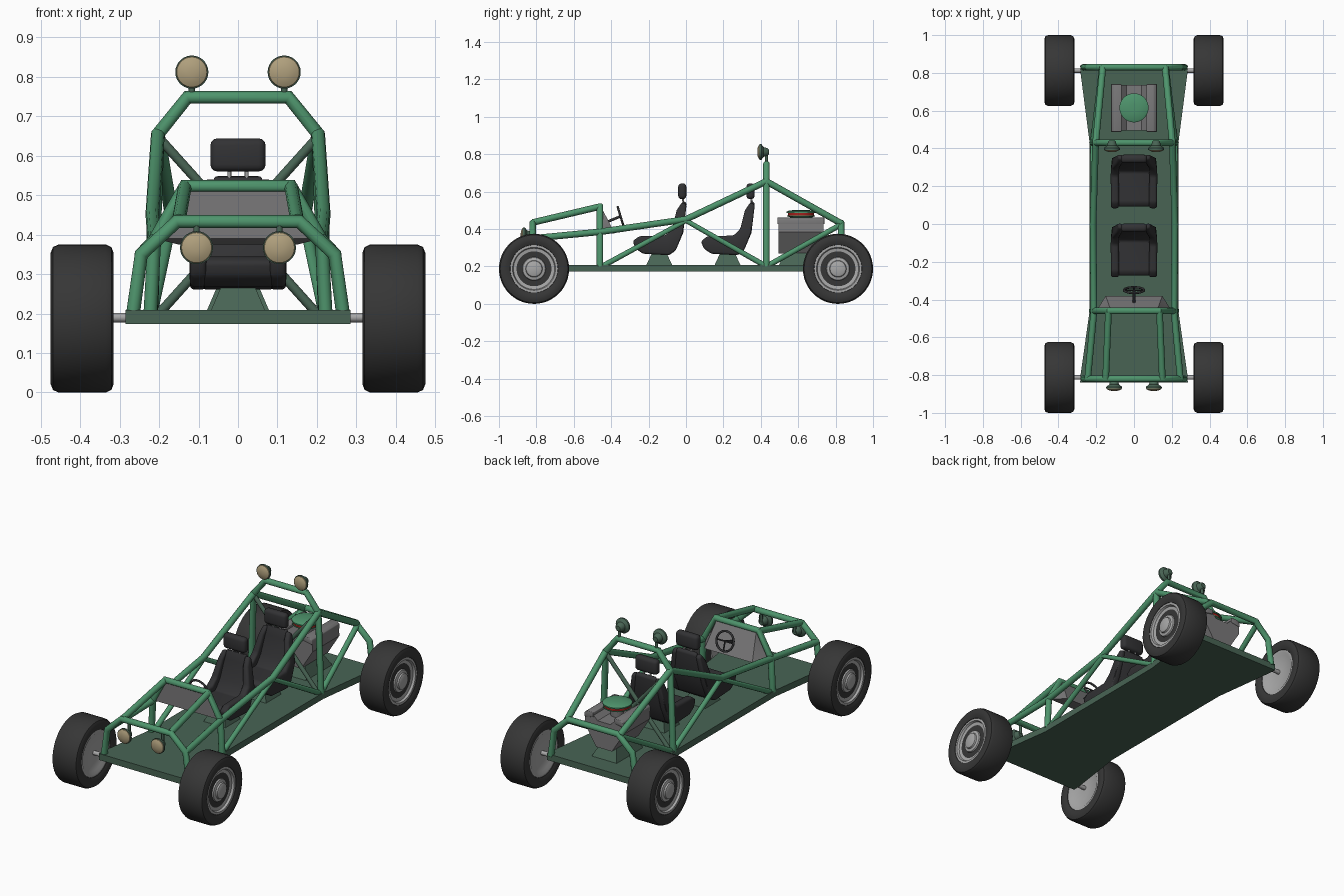
import bpy, bmesh, math
from mathutils import Matrix, Vector

if "Cube" in bpy.data.objects:
    bpy.data.objects.remove(bpy.data.objects["Cube"])


def material(name, rgb):
    m = bpy.data.materials.new(name)
    m.diffuse_color = [((c / 255 + 0.055) / 1.055) ** 2.4 for c in rgb] + [1]
    m.use_nodes = True
    m.node_tree.nodes["Principled BSDF"].inputs["Base Color"].default_value = m.diffuse_color
    return m


GREEN = material("frame green", (78, 148, 108))
DARK = material("floor dark green", (72, 100, 84))
TYRE = material("tyre black", (54, 54, 54))
SEAT = material("seat black", (50, 50, 52))
METAL = material("light metal", (168, 168, 168))
GREY = material("engine grey", (122, 121, 122))
LENS = material("lamp tan", (176, 160, 125))
RED = material("filter red", (165, 32, 28))


def finish(name, bm, mat, bevel=0, segs=3):
    bmesh.ops.recalc_face_normals(bm, faces=bm.faces)
    me = bpy.data.meshes.new(name)
    bm.to_mesh(me)
    bm.free()
    me.materials.append(mat)
    ob = bpy.data.objects.new(name, me)
    bpy.context.collection.objects.link(ob)
    if bevel:
        b = ob.modifiers.new("round", 'BEVEL')
        b.width, b.segments, b.limit_method = bevel, segs, 'ANGLE'
    return ob


def tube(name, pts, r=0.0175, mat=GREEN, cyclic=False):
    cu = bpy.data.curves.new(name, 'CURVE')
    cu.dimensions = '3D'
    cu.bevel_depth, cu.bevel_resolution, cu.use_fill_caps = r, 4, True
    sp = cu.splines.new('POLY')
    sp.points.add(len(pts) - 1)
    for p, co in zip(sp.points, pts):
        p.co = (*co, 1)
    sp.use_cyclic_u = cyclic
    cu.materials.append(mat)
    ob = bpy.data.objects.new(name, cu)
    bpy.context.collection.objects.link(ob)


def pair(name, pts, **kw):
    for s, side in ((1, "right_"), (-1, "left_")):
        tube(side + name, [(s * x, y, z) for x, y, z in pts], **kw)


def hoop(name, y, half):
    tube(name, [(-x, y, z) for x, z in half] + [(x, y, z) for x, z in reversed(half)])


def lathe(name, profile, centre, axis, mat, n=40):
    """Revolve (distance along axis, radius) points about an axis."""
    rot = Vector((0, 0, 1)).rotation_difference(Vector(axis)).to_matrix().to_4x4()
    bm = bmesh.new()
    rings = [[bm.verts.new((r * math.cos(2 * math.pi * i / n), r * math.sin(2 * math.pi * i / n), h))
              for i in range(n)] for h, r in profile]
    for a, b in zip(rings, rings[1:]):
        for i in range(n):
            bm.faces.new((a[i], a[i - 1], b[i - 1], b[i]))
    bm.faces.new(rings[0])
    bm.faces.new(rings[-1])
    bm.transform(Matrix.Translation(centre) @ rot)
    return finish(name, bm, mat)


def extrude(name, outline, depth, mat, bevel=0):
    """Extrude a closed outline of 3D points along a vector."""
    bm = bmesh.new()
    f = bm.faces.new([bm.verts.new(p) for p in outline])
    new = bmesh.ops.extrude_face_region(bm, geom=[f])["geom"]
    bmesh.ops.translate(bm, verts=[v for v in new if isinstance(v, bmesh.types.BMVert)], vec=depth)
    return finish(name, bm, mat, bevel)


def hull(name, pts, mat, bevel=0):
    bm = bmesh.new()
    for p in pts:
        bm.verts.new(p)
    bmesh.ops.convex_hull(bm, input=bm.verts)
    bmesh.ops.dissolve_limit(bm, angle_limit=0.01, verts=bm.verts, edges=bm.edges)
    return finish(name, bm, mat, bevel)


# Floor pan
side = [(0.285, -0.84), (0.283, -0.8), (0.235, -0.46), (0.235, 0.43), (0.283, 0.8), (0.285, 0.84)]
extrude("floor", [(x, y, 0.173) for x, y in side] + [(-x, y, 0.173) for x, y in reversed(side)],
        (0, 0, 0.036), DARK)

# Tube frame hoops
end = [(0.266, 0.2), (0.245, 0.35), (0.155, 0.433)]
hoop("front_hoop", -0.82, end)
hoop("rear_hoop", 0.83, end)
hoop("dash_hoop", -0.46, [(0.222, 0.2), (0.212, 0.385), (0.135, 0.523)])
hoop("main_hoop", 0.43, [(0.22, 0.2), (0.203, 0.655), (0.128, 0.748)])

# Side rails and braces
pair("side_rail", [(0.245, -0.82, 0.35), (0.212, -0.46, 0.385), (0.217, 0, 0.452), (0.203, 0.43, 0.655)])
pair("hood_rail", [(0.135, -0.46, 0.52), (0.15, -0.82, 0.435)])
pair("side_brace", [(0.217, -0.45, 0.2), (0.217, 0, 0.445), (0.217, 0.43, 0.2)], r=0.0145)
pair("rear_rail", [(0.203, 0.43, 0.655), (0.165, 0.83, 0.43)])
pair("rear_brace", [(0.218, 0.43, 0.2), (0.17, 0.83, 0.425)], r=0.0145)
pair("hoop_cross", [(0.2, 0.43, 0.645), (-0.2, 0.43, 0.2)], r=0.012, mat=DARK)

# Wheels and axles
tyre = [(-0.055, 0.122), (-0.072, 0.128), (-0.079, 0.145), (-0.08, 0.166), (-0.074, 0.181), (-0.06, 0.1875)]
tyre += [(-h, r) for h, r in reversed(tyre)]
rim = [(-0.06, 0.02), (-0.06, 0.1), (-0.07, 0.115), (-0.07, 0.127), (0.07, 0.127), (0.07, 0.115),
       (0.058, 0.11), (0.05, 0.065), (0.062, 0.06), (0.066, 0.045), (0.074, 0.042), (0.078, 0.034)]
for y, place in ((-0.8125, "front"), (0.8125, "rear")):
    for s, lr in ((1, "right"), (-1, "left")):
        c = (s * 0.395, y, 0.1875)
        lathe(f"{place}_{lr}_tyre", tyre, c, (s, 0, 0), TYRE, 48)
        lathe(f"{place}_{lr}_rim", rim, c, (s, 0, 0), METAL, 48)
    tube(place + "_axle", [(-0.36, y, 0.19), (0.36, y, 0.19)], r=0.012, mat=METAL)

# Seats: core, side bolsters, headrest, posts and pedestal
bolster = [(-0.285, 0.335), (-0.27, 0.295), (-0.23, 0.268), (-0.09, 0.26), (-0.055, 0.285), (-0.015, 0.38),
           (0.003, 0.53), (-0.02, 0.545), (-0.05, 0.5), (-0.075, 0.4), (-0.11, 0.365), (-0.25, 0.362)]
core = [(-0.275, 0.33), (-0.265, 0.295), (-0.23, 0.268), (-0.09, 0.26), (-0.055, 0.285), (-0.015, 0.38),
        (0.003, 0.54), (-0.018, 0.552), (-0.03, 0.5), (-0.05, 0.39), (-0.09, 0.335), (-0.25, 0.345)]
for off, place in ((0, "front"), (0.365, "rear")):
    parts = [extrude(place + "_seat_core", [(-0.09, y + off, z) for y, z in core], (0.18, 0, 0), SEAT, 0.01)]
    for s, lr in ((1, "right"), (-1, "left")):
        parts.append(extrude(f"{place}_seat_{lr}_bolster", [(s * 0.08, y + off, z) for y, z in bolster],
                             (s * 0.042, 0, 0), SEAT, 0.012))
    for ob in parts:
        for v in ob.data.vertices:
            v.co.x *= 1 - 0.3 * max(0, v.co.z - 0.38) / 0.16
    hull(place + "_headrest", [(x, off - 0.02 + y, 0.602 + z) for x in (-0.07, 0.07)
                               for y in (-0.022, 0.022) for z in (-0.042, 0.042)], SEAT, 0.018)
    pair(place + "_headrest_post", [(0.022, off - 0.013, 0.53), (0.022, off - 0.018, 0.58)], r=0.005, mat=METAL)
    hull(place + "_seat_pedestal", [(sx * w, off - 0.143 + sy * d, z) for w, d, z in
                                    ((0.07, 0.07, 0.205), (0.042, 0.04, 0.27))
                                    for sx in (-1, 1) for sy in (-1, 1)], DARK)

# Dash panel and steering wheel
hull("dash_panel", [(s * x, y, z) for s in (-1, 1) for x, y, z in
                    ((0.125, -0.465, 0.512), (0.125, -0.45, 0.512), (0.195, -0.465, 0.39),
                     (0.19, -0.445, 0.385), (0.15, -0.38, 0.375))], GREY)
wc = Vector((0, -0.35, 0.468))
up = Vector((0, -0.29, 0.957))
ring = [wc + 0.053 * (Vector((math.cos(a), 0, 0)) + up * math.sin(a))
        for a in [2 * math.pi * i / 28 for i in range(28)]]
tube("steering_wheel", ring, r=0.006, mat=SEAT, cyclic=True)
tube("steering_spoke_across", [ring[0], ring[14]], r=0.004, mat=SEAT)
tube("steering_spoke_upright", [wc, ring[21]], r=0.004, mat=SEAT)
tube("steering_column", [wc, (0, -0.43, 0.435)], r=0.007, mat=SEAT)

# Engine: V block, head covers, mount and air filter
block = [(0.05, 0.27), (0.122, 0.385), (0.118, 0.44), (0.07, 0.45), (0.04, 0.42)]
extrude("engine_block", [(x, 0.495, z) for x, z in block] + [(-x, 0.495, z) for x, z in reversed(block)],
        (0, 0.24, 0), GREY)
for s, lr in ((1, "right"), (-1, "left")):
    extrude(lr + "_head_cover", [(s * x, 0.488, z) for x, z in
                                 ((0.122, 0.425), (0.12, 0.452), (0.105, 0.462), (0.065, 0.462), (0.065, 0.435))],
            (0, 0.252, 0), GREY, 0.004)
hull("engine_mount", [(sx * w, 0.615 + sy * d, z) for w, d, z in ((0.08, 0.12, 0.205), (0.05, 0.08, 0.275))
                      for sx in (-1, 1) for sy in (-1, 1)], DARK)
ac = (0, 0.615, 0)
lathe("carburettor", [(0.41, 0.035), (0.468, 0.035)], ac, (0, 0, 1), GREY)
lathe("filter_base", [(0.463, 0.06), (0.468, 0.074), (0.472, 0.074)], ac, (0, 0, 1), GREEN)
lathe("filter_element", [(0.471, 0.07), (0.489, 0.07)], ac, (0, 0, 1), RED)
lathe("filter_lid", [(0.486, 0.077), (0.493, 0.077), (0.499, 0.066), (0.503, 0.02)], ac, (0, 0, 1), GREEN)

# Spot lamps: cone body, domed lens and stalk
body = [(-0.028, 0.014), (-0.022, 0.02), (0.0, 0.026), (0.012, 0.042), (0.022, 0.042)]
glass = [(0.02, 0.04), (0.025, 0.038), (0.031, 0.026), (0.034, 0.01)]
for s, lr in ((1, "right"), (-1, "left")):
    for place, c, foot in (("roof", (s * 0.117, 0.415, 0.812), (s * 0.117, 0.43, 0.75)),
                           ("nose", (s * 0.105, -0.85, 0.367), (s * 0.105, -0.825, 0.43))):
        lathe(f"{place}_{lr}_lamp", body, c, (0, -1, 0), DARK, 28)
        lathe(f"{place}_{lr}_lens", glass, c, (0, -1, 0), LENS, 28)
        tube(f"{place}_{lr}_stalk", [foot, (c[0], foot[1], c[2])], r=0.008, mat=DARK)

# Apply modifiers and smooth everything by angle
bpy.ops.object.select_all(action='SELECT')
bpy.context.view_layer.objects.active = bpy.context.selected_objects[0]
bpy.ops.object.convert(target='MESH')
bpy.ops.object.shade_smooth_by_angle(angle=math.radians(35))
